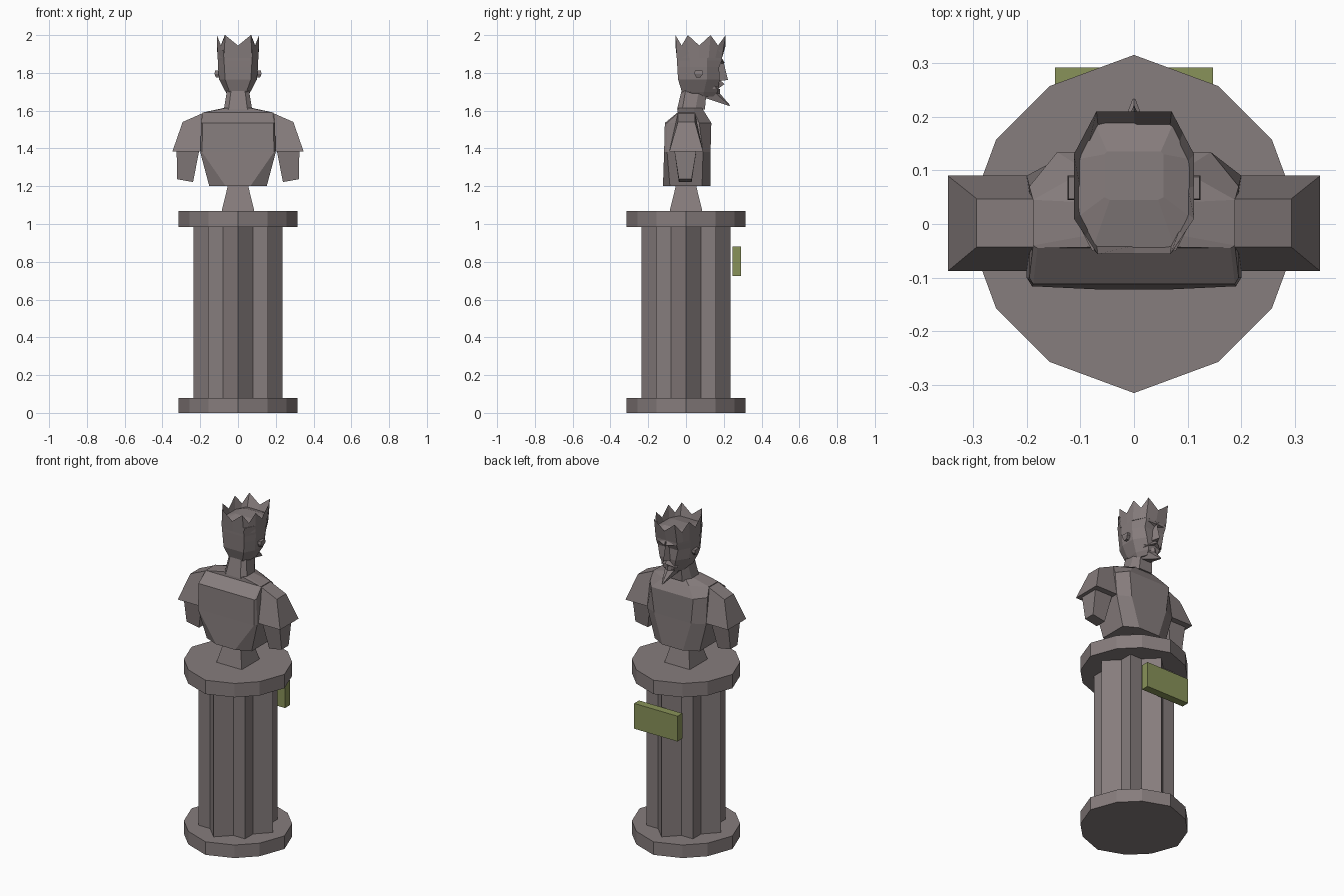
import bpy, bmesh, math

if "Cube" in bpy.data.objects:
    bpy.data.objects.remove(bpy.data.objects["Cube"])


def material(name, color):
    m = bpy.data.materials.new(name)
    m.diffuse_color = (*color, 1)
    m.use_nodes = True
    m.node_tree.nodes["Principled BSDF"].inputs["Base Color"].default_value = m.diffuse_color
    return m


STONE = material("stone", (0.24, 0.205, 0.205))
BRASS = material("plaque_olive", (0.25, 0.29, 0.10))


def loft(name, rings, mat=STONE, cap=True):
    """Skin a list of equal-length point rings into one flat-shaded solid."""
    bm = bmesh.new()
    vs = [[bm.verts.new(p) for p in r] for r in rings]
    n = len(rings[0])
    for a, b in zip(vs, vs[1:]):
        for i in range(n):
            j = (i + 1) % n
            bm.faces.new((a[i], a[j], b[j], b[i]))
    if cap:
        bm.faces.new(vs[0][::-1])
        bm.faces.new(vs[-1])
    bmesh.ops.remove_doubles(bm, verts=bm.verts, dist=1e-5)
    bmesh.ops.recalc_face_normals(bm, faces=bm.faces)
    me = bpy.data.meshes.new(name)
    bm.to_mesh(me)
    bm.free()
    me.materials.append(mat)
    ob = bpy.data.objects.new(name, me)
    bpy.context.collection.objects.link(ob)
    return ob


def octagon(z, xb, yb, xs, y1, y2, xf, yf):
    """Mirrored eight-point section: back pair, side pairs, front pair."""
    half = [(xb, yb), (xs, y1), (xs, y2), (xf, yf)]
    return [(x, y, z) for x, y in half] + [(-x, y, z) for x, y in half[::-1]]


def quad(z, x0, x1, y0, y1, z1=None):
    """Rectangle section; z1 lets the x1 edge sit at another height."""
    z1 = z if z1 is None else z1
    return [(x0, y0, z), (x1, y0, z1), (x1, y1, z1), (x0, y1, z)]


def prism(name, pts, z0, z1):
    return loft(name, [[(x, y, z) for x, y in pts] for z in (z0, z1)])


def around(quarter):
    """Repeat a quarter outline four times about z."""
    pts = []
    for k in range(4):
        c, s = round(math.cos(k * math.pi / 2)), round(math.sin(k * math.pi / 2))
        pts += [(c * x - s * y, s * x + c * y) for x, y in quarter]
    return pts


# Pedestal
disc = around([(.315, 0), (.257, .157), (.157, .257)])
flutes = around([(.236, 0), (.158, .079), (.158, .158), (.079, .158)])
prism("pedestal_base", disc, 0, .08)
prism("fluted_column", flutes, .08, .985)
prism("pedestal_cap", disc, .985, 1.07)
loft("plaque", [quad(z, -.147, .147, .245, .292) for z in (.725, .88)], BRASS)
loft("bust_stand", [quad(z, -h, h, -h, h) for z, h in ((1.07, .086), (1.21, .052))])

# Torso
loft("torso", [
    octagon(1.20, .065, -.122, .152, -.085, .085, .07, .13),
    octagon(1.38, .19, -.116, .20, -.10, .09, .125, .13),
    octagon(1.535, .188, -.112, .195, -.10, .07, .143, .134),
    octagon(1.59, .18, -.045, .188, -.04, .045, .09, .10),
    octagon(1.613, .07, -.043, .08, -.02, .04, .06, .085)])

# Sleeves and cut-off arms
for s, side in ((-1, "left"), (1, "right")):
    loft(side + "_sleeve", [
        quad(1.385, s * .20, s * .347, -.088, .09),
        quad(1.59, s * .18, s * .293, -.043, .047, 1.54)])
    loft(side + "_arm", [
        quad(1.222, s * .238, s * .322, -.038, .03, 1.237),
        quad(1.39, s * .205, s * .325, -.062, .055)])

# Neck
loft("neck", [
    octagon(1.605, .05, -.048, .075, -.02, .05, .045, .10),
    octagon(1.72, .035, -.02, .056, .0, .07, .04, .11)])

# Head with a faceted skull top inside the crown
loft("head", [
    octagon(1.675, .03, .03, .05, .05, .09, .028, .145),
    octagon(1.70, .045, -.022, .066, .02, .095, .035, .168),
    octagon(1.765, .068, -.042, .10, .02, .11, .055, .178),
    octagon(1.83, .072, -.046, .106, .02, .11, .068, .175),
    octagon(1.865, .074, -.048, .107, .02, .11, .07, .19),
    octagon(1.92, .078, -.05, .109, .01, .12, .075, .192),
    octagon(1.94, .045, .045, .055, .05, .13, .05, .135)])

# Crown: one tip per section corner, one valley between
base = octagon(1.88, .074, -.049, .108, .015, .12, .072, .191)
rim = octagon(2.0, .068, -.056, .112, .01, .13, .07, .21)


def with_midpoints(ring, drop=0, scale=1, z=None):
    out = []
    for i, p in enumerate(ring):
        q = ring[(i + 1) % len(ring)]
        mid = [(a + b) / 2 for a, b in zip(p, q)]
        for x, y, h in (p, (mid[0], mid[1], mid[2] - drop)):
            out.append((x * scale, .07 + (y - .07) * scale, h if z is None else z))
    return out


loft("crown", [with_midpoints(base), with_midpoints(rim, .055),
               with_midpoints(base, 0, .93, 1.915),
               with_midpoints(base, 0, .93, 1.885)])

# Ears
for s, side in ((-1, "left"), (1, "right")):
    loft(side + "_ear", [quad(1.775, s * .09, s * .117, .055, .075),
                         quad(1.795, s * .09, s * .124, .045, .09),
                         quad(1.812, s * .09, s * .122, .047, .088)])
    # Brow slanting down towards the nose
    loft(side + "_brow", [
        [(s * .005, .165, 1.845), (s * .005, .205, 1.853), (s * .005, .185, 1.885)],
        [(s * .07, .15, 1.86), (s * .07, .186, 1.868), (s * .07, .17, 1.895)]])
    # Moustache half
    loft(side + "_moustache", [
        [(0, .165, 1.735), (0, .203, 1.74), (0, .18, 1.762)],
        [(s * .055, .14, 1.715), (s * .052, .168, 1.715), (s * .055, .15, 1.73)]])

# Nose
loft("nose", [
    [(-.024, .165, 1.755), (.024, .165, 1.755), (0, .222, 1.763)],
    [(-.008, .165, 1.862), (.008, .165, 1.862), (0, .198, 1.862)]])

# Pointed beard
loft("beard", [
    [(-.056, .085, 1.69), (.056, .085, 1.69), (.045, .15, 1.72), (0, .18, 1.715), (-.045, .15, 1.72)],
    [(-.03, .10, 1.668), (.03, .10, 1.668), (.03, .16, 1.69), (0, .18, 1.69), (-.03, .16, 1.69)],
    [(-.003, .228, 1.625), (.003, .228, 1.625), (.003, .232, 1.627), (0, .234, 1.628), (-.003, .232, 1.627)]])
